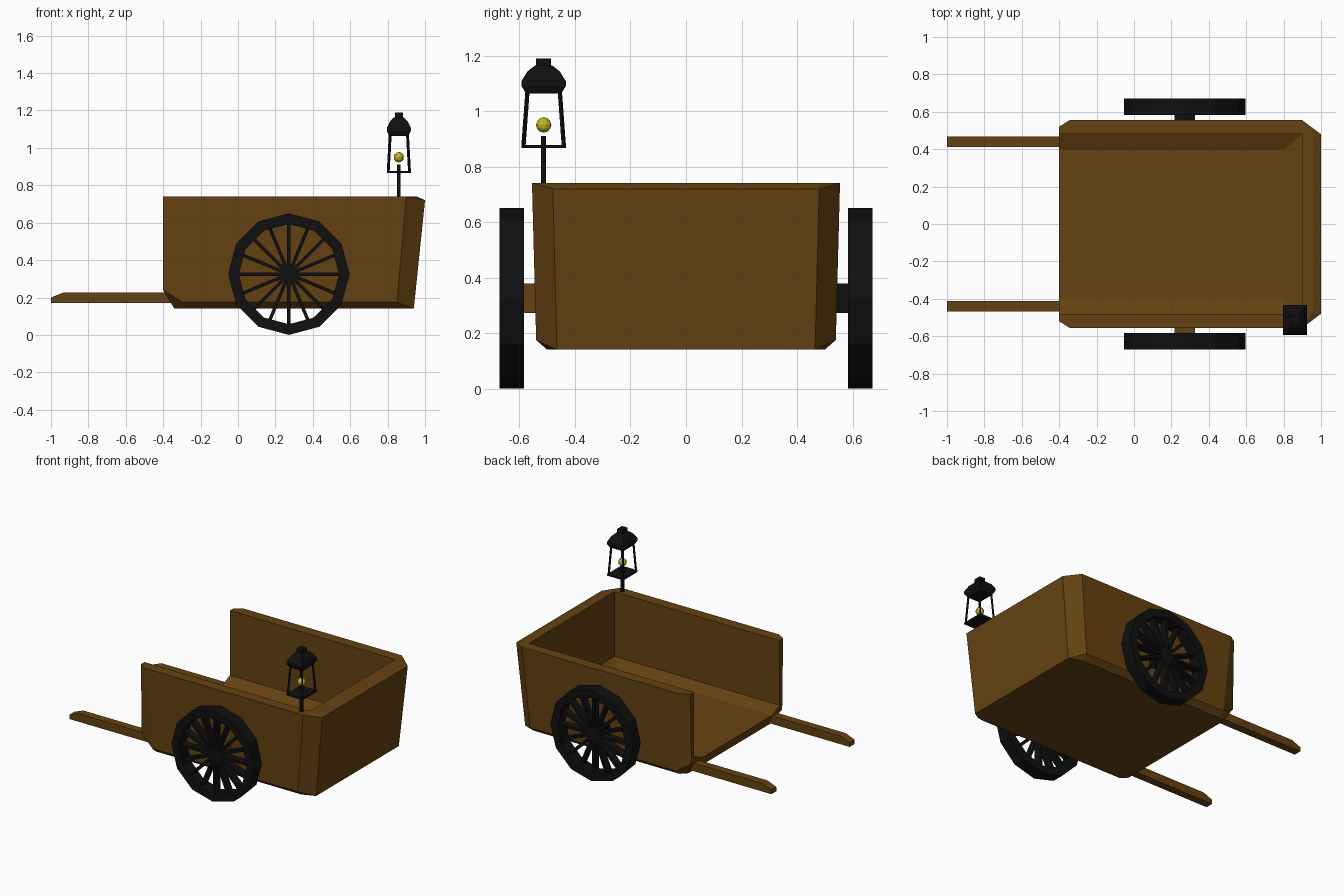
import bpy, bmesh
from math import sin, cos, pi
from mathutils import Vector, Matrix

if "Cube" in bpy.data.objects:
    bpy.data.objects.remove(bpy.data.objects["Cube"])


def material(name, rgb):
    m = bpy.data.materials.new(name)
    m.diffuse_color = (*rgb, 1)
    m.use_nodes = True
    m.node_tree.nodes["Principled BSDF"].inputs["Base Color"].default_value = m.diffuse_color
    return m


WOOD = material("wood", (0.13, 0.055, 0.006))
IRON = material("iron", (0.005, 0.005, 0.005))
GLOW = material("glow", (0.55, 0.48, 0.02))


def finish(name, bm, mat):
    bmesh.ops.remove_doubles(bm, verts=bm.verts, dist=1e-5)
    bmesh.ops.recalc_face_normals(bm, faces=bm.faces)
    me = bpy.data.meshes.new(name)
    bm.to_mesh(me)
    bm.free()
    me.materials.append(mat)
    ob = bpy.data.objects.new(name, me)
    bpy.context.collection.objects.link(ob)
    return ob


def add_box(bm, size, matrix):
    bmesh.ops.create_cube(bm, size=1, matrix=matrix @ Matrix.Diagonal((*size, 1)))


def add_bar(bm, a, b, w, d):
    """Rectangular bar running from a to b."""
    a, b = Vector(a), Vector(b)
    rot = (b - a).to_track_quat('Z', 'Y').to_matrix().to_4x4()
    add_box(bm, (w, d, (b - a).length), Matrix.Translation((a + b) / 2) @ rot)


def box(name, lo, hi, mat):
    lo, hi = Vector(lo), Vector(hi)
    bm = bmesh.new()
    add_box(bm, hi - lo, Matrix.Translation((lo + hi) / 2))
    return finish(name, bm, mat)


# Cart bed: rings run front > side > back corner, mirrored in y, from bottom over the rim to the floor
rings = [
    [(-.34, .46, .14), (-.30, .50, .14), (.85, .50, .14), (.94, .465, .14)],
    [(-.40, .51, .24), (-.295, .54, .175), (.85, .54, .175), (.94, .465, .14)],
    [(-.40, .52, .74), (-.345, .555, .74), (.90, .555, .74), (1.0, .48, .72)],
    [(-.40, .52, .74), (-.345, .555, .74), (.90, .555, .74), (.957, .47, .74)],
    [(-.40, .48, .74), (-.345, .48, .74), (.88, .48, .74), (.90, .48, .74)],
    [(-.40, .48, .28), (-.345, .48, .28), (.88, .48, .28), (.90, .48, .28)],
    [(-.40, .395, .24), (-.345, .395, .24), (.78, .395, .24), (.80, .395, .24)],
]
bm = bmesh.new()
made = {}


def vert(p):
    if p not in made:
        made[p] = bm.verts.new(p)
    return made[p]


def face(points):
    vs = list(dict.fromkeys(vert(p) for p in points))
    if len(vs) > 2:
        bm.faces.new(vs)


loops = [r + [(x, -y, z) for x, y, z in reversed(r)] for r in rings]
for a, b in zip(loops, loops[1:]):
    for i in range(7):
        face([a[i], a[i + 1], b[i + 1], b[i]])
face(loops[0])
face(loops[-1])
for k in (0, 7):
    face([loops[i][k] for i in (1, 2, 4, 5, 6)])
face([loops[0][0], loops[1][0], loops[6][0], loops[6][7], loops[1][7], loops[0][7]])
finish("cart_bed", bm, WOOD)

for side, s in (("left", 1), ("right", -1)):
    # Handle with a sloped tip
    bm = bmesh.new()
    profile = [(-1, .17), (-1, .20), (-.93, .228), (-.3, .228), (-.3, .17)]
    f = bm.faces.new([bm.verts.new((x, s * .44 - .028, z)) for x, z in profile])
    ext = bmesh.ops.extrude_face_region(bm, geom=[f])
    bmesh.ops.translate(bm, vec=(0, .056, 0),
                        verts=[v for v in ext["geom"] if isinstance(v, bmesh.types.BMVert)])
    # keep the first cap so the bar is closed
    if not f.is_valid:
        bmesh.ops.holes_fill(bm, edges=bm.edges)
    finish(side + "_handle", bm, WOOD)

    # Axle stub
    y0, y1 = sorted((s * .50, s * .60))
    box(side + "_axle", (.217, y0, .273), (.327, y1, .378), IRON if s > 0 else WOOD)

    # Twelve-sided wheel rim
    cx, cz, n = .272, .325, 12
    section = [(.325, .583), (.325, .672), (.268, .672), (.268, .583)]
    bm = bmesh.new()
    grid = [[bm.verts.new((cx + r * sin(2 * pi * i / n), s * y, cz + r * cos(2 * pi * i / n)))
             for r, y in section] for i in range(n)]
    for i in range(n):
        a, b = grid[i], grid[(i + 1) % n]
        for j in range(4):
            k = (j + 1) % 4
            bm.faces.new((a[j], a[k], b[k], b[j]))
    finish(side + "_wheel_rim", bm, IRON)

    # Sixteen spokes, as eight bars across the rim
    bm = bmesh.new()
    for i in range(8):
        m = Matrix.Translation((cx, s * .628, cz)) @ Matrix.Rotation(i * pi / 8, 4, 'Y')
        add_box(bm, (.018, .055, .545), m)
    finish(side + "_wheel_spokes", bm, IRON)

# Lantern on the front corner of the bed
LX, LY = .86, -.513
box("lantern_pole", (LX - .009, LY - .009, .6), (LX + .009, LY + .009, .91), IRON)
box("lantern_base", (LX - .064, LY - .08, .866), (LX + .064, LY + .08, .877), IRON)

bm = bmesh.new()
for sx in (-1, 1):
    for sy in (-1, 1):
        add_bar(bm, (LX + sx * .057, LY + sy * .073, .87),
                (LX + sx * .046, LY + sy * .058, 1.075), .011, .011)
finish("lantern_posts", bm, IRON)

# Lantern roof: stacked rectangles, (half width, height)
bm = bmesh.new()
levels = [(.063, 1.063), (.08, 1.09), (.08, 1.108), (.058, 1.143),
          (.034, 1.162), (.027, 1.165), (.027, 1.19)]
grid = [[bm.verts.new((LX + sx * h * .8, LY + sy * h, z))
         for sx, sy in ((-1, -1), (1, -1), (1, 1), (-1, 1))] for h, z in levels]
for a, b in zip(grid, grid[1:]):
    for j in range(4):
        k = (j + 1) % 4
        bm.faces.new((a[j], a[k], b[k], b[j]))
bm.faces.new(grid[0])
bm.faces.new(grid[-1])
finish("lantern_roof", bm, IRON)

bm = bmesh.new()
bmesh.ops.create_icosphere(bm, subdivisions=2, radius=.028,
                           matrix=Matrix.Translation((LX, LY, .95)))
finish("lantern_bulb", bm, GLOW)
